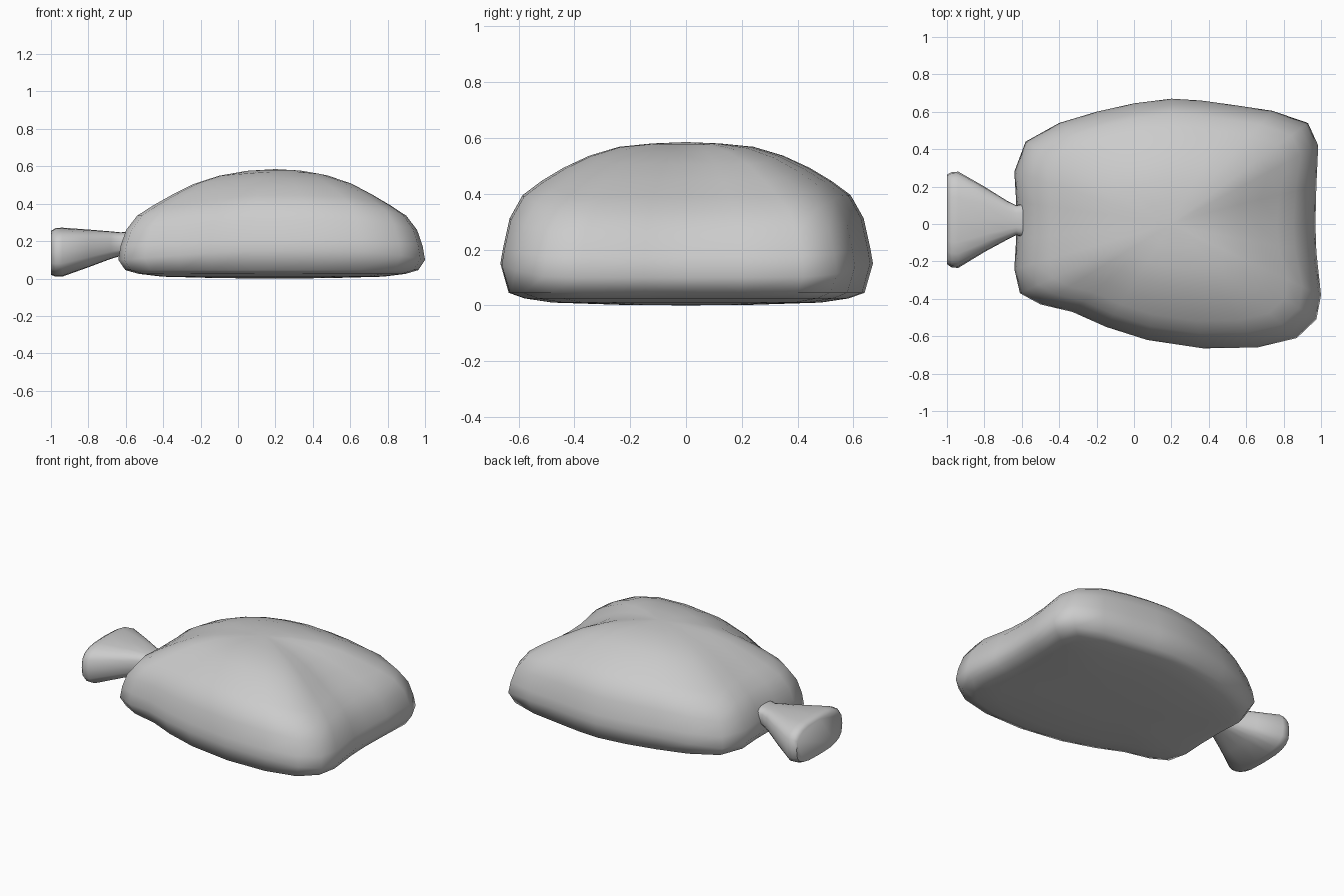
import bpy, math

if "Cube" in bpy.data.objects:
    bpy.data.objects.remove(bpy.data.objects["Cube"])

def lerp_table(table, s):
    for (a, za), (b, zb) in zip(table, table[1:]):
        if a <= s <= b:
            return za + (zb - za) * (s - a) / (b - a)
    return table[-1][1]

def loft(name, rings, cap_start=None, cap_end=None, flat_ends=False):
    n = len(rings[0])
    verts = [p for r in rings for p in r]
    faces = [(k*n + i, k*n + (i+1) % n, (k+1)*n + (i+1) % n, (k+1)*n + i)
             for k in range(len(rings)-1) for i in range(n)]
    if flat_ends:
        faces += [tuple(reversed(range(n))), tuple(range(len(verts)-n, len(verts)))]
    else:
        verts += [cap_start, cap_end]
        m = len(verts)
        last = (len(rings)-1)*n
        faces += [(m-2, (i+1) % n, i) for i in range(n)]
        faces += [(m-1, last+i, last+(i+1) % n) for i in range(n)]
    mesh = bpy.data.meshes.new(name)
    mesh.from_pydata(verts, [], faces)
    ob = bpy.data.objects.new(name, mesh)
    bpy.context.collection.objects.link(ob)
    bpy.context.view_layer.objects.active = ob
    ob.select_set(True)
    bpy.ops.object.shade_smooth_by_angle(angle=math.radians(60))
    ob.select_set(False)
    return ob

# plan outline of the plump body, counter-clockwise
OUTLINE = [(.97, 0), (.975, .2), (.985, .42), (.93, .54), (.74, .605), (.54, .635),
           (.36, .66), (.2, .67), (0, .645), (-.2, .6), (-.4, .54), (-.58, .44),
           (-.64, .28), (-.63, .12), (-.63, -.08), (-.64, -.24), (-.61, -.37),
           (-.5, -.43), (-.33, -.47), (-.15, -.55), (.07, -.62), (.37, -.665),
           (.66, -.66), (.87, -.61), (.975, -.51), (1, -.38), (.975, -.15)]
CX = .2

# dome height against outline scale, along the length and across the width
LONG = [(0, .585), (.2, .575), (.45, .535), (.7, .43), (.87, .345), (.94, .28), (.98, .2), (1, .1)]
WIDE = [(0, .585), (.3, .577), (.45, .555), (.6, .515), (.75, .46), (.88, .395), (.96, .3), (1, .15)]

def body_ring(s, z=None):
    ring = []
    for x, y in OUTLINE:
        w = min(1, (y/.62)**2) * max(0, 1 - ((x - CX)/.8)**4)
        h = z if z is not None else lerp_table(LONG, s)*(1-w) + lerp_table(WIDE, s)*w
        # shallow hollow in the middle of the wide end
        dent = .05 * max(0, 1 - (y/.42)**2) * math.sin(math.pi*s)**.7 if x > .9 and z is None and s < 1 else 0
        ring.append((CX + (x-CX)*s - dent, y*s, h))
    return ring

rings = [body_ring(.35, .002), body_ring(.72, .01), body_ring(.87, .025), body_ring(.955, .045)]
rings += [body_ring(s) for s in (1, .985, .95, .88, .78, .66, .52, .36, .18)]
loft("body", rings, (CX, 0, 0), (CX, 0, .585))

# flared stub at the narrow end: x, y min, y max, z min, z max
STUB = [(-.56, -.075, .115, .135, .25), (-.63, -.06, .1, .12, .247), (-.68, -.085, .125, .105, .252),
        (-.8, -.15, .2, .06, .262), (-.94, -.235, .28, .01, .272), (-.975, -.232, .277, .01, .27),
        (-1, -.215, .265, .02, .255)]

def stub_ring(x, y0, y1, z0, z1, n=20):
    ring = []
    for i in range(n):
        a = -2*math.pi*i/n
        c, s = math.cos(a), math.sin(a)
        ring.append((x, (y0+y1)/2 + (y1-y0)/2*math.copysign(abs(c)**.65, c),
                     (z0+z1)/2 + (z1-z0)/2*math.copysign(abs(s)**.65, s)))
    return ring

loft("stub", [stub_ring(*r) for r in STUB], flat_ends=True)
